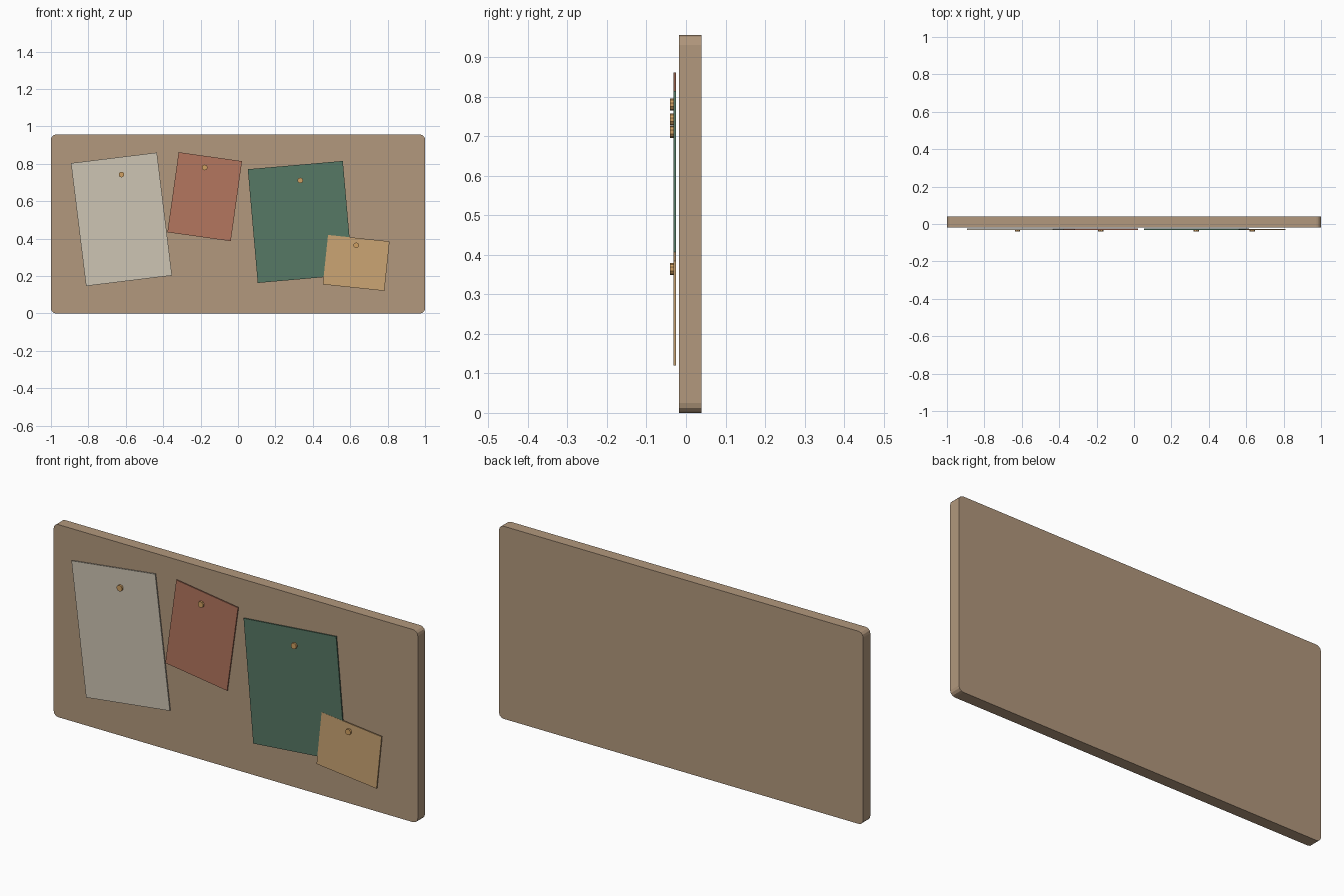
import bpy, bmesh, math
from mathutils import Matrix

cube = bpy.data.objects.get("Cube")
if cube:
    bpy.data.objects.remove(cube, do_unlink=True)


def material(name, r, g, b):
    """Flat material from 0-255 display values, stored as linear."""
    lin = [((c / 255 + 0.055) / 1.055) ** 2.4 for c in (r, g, b)] + [1]
    m = bpy.data.materials.new(name)
    m.use_nodes = True
    m.diffuse_color = lin
    m.node_tree.nodes["Principled BSDF"].inputs["Base Color"].default_value = lin
    return m


def add_object(name, bm, mat):
    mesh = bpy.data.meshes.new(name)
    bm.to_mesh(mesh)
    bm.free()
    mesh.materials.append(mat)
    ob = bpy.data.objects.new(name, mesh)
    bpy.context.collection.objects.link(ob)
    return ob


def box(size):
    bm = bmesh.new()
    bmesh.ops.create_cube(bm, size=1, matrix=Matrix.Diagonal((*size, 1)))
    return bm


cork = material("cork", 178, 152, 125)
cream = material("cream paper", 206, 197, 180)
red = material("terracotta paper", 180, 118, 94)
green = material("green paper", 86, 120, 101)
tan = material("tan paper", 203, 165, 116)
brass = material("brass pin", 208, 160, 98)

# Board with its four corners rounded in the front outline
bm = box((2, 0.057, 0.956))
corners = [e for e in bm.edges
           if abs(e.verts[0].co.y - e.verts[1].co.y) > 0.01]
bmesh.ops.bevel(bm, geom=corners, offset=0.025, segments=3,
                profile=0.5, affect='EDGES')
board = add_object("board", bm, cork)
board.location = (0, 0.0105, 0.478)

# Notes: name, material, x, z, width, height, tilt, pin height, forward shift
notes = [
    ("cream_note", cream, -0.623, 0.503, 0.463, 0.662, 7, 0.742, 0),
    ("red_note", red, -0.178, 0.624, 0.342, 0.432, -8, 0.780, 0),
    ("green_note", green, 0.333, 0.489, 0.51, 0.61, 5, 0.711, 0),
    ("tan_note", tan, 0.632, 0.27, 0.331, 0.266, -6, 0.364, 0.0006),
]
for name, mat, x, z, w, h, tilt, pin_z, shift in notes:
    note = add_object(name, box((w, 0.006, h)), mat)
    note.location = (x, -0.028 - shift, z)
    note.rotation_euler.y = -math.radians(tilt)

    # Round pin head pressed through the note
    bm = bmesh.new()
    bmesh.ops.create_cone(bm, cap_ends=True, segments=10, radius1=0.015,
                          radius2=0.015, depth=0.013,
                          matrix=Matrix.Rotation(math.pi / 2, 4, 'X'))
    pin = add_object(name.replace("note", "pin"), bm, brass)
    pin.location = (x, -0.0345, pin_z)
